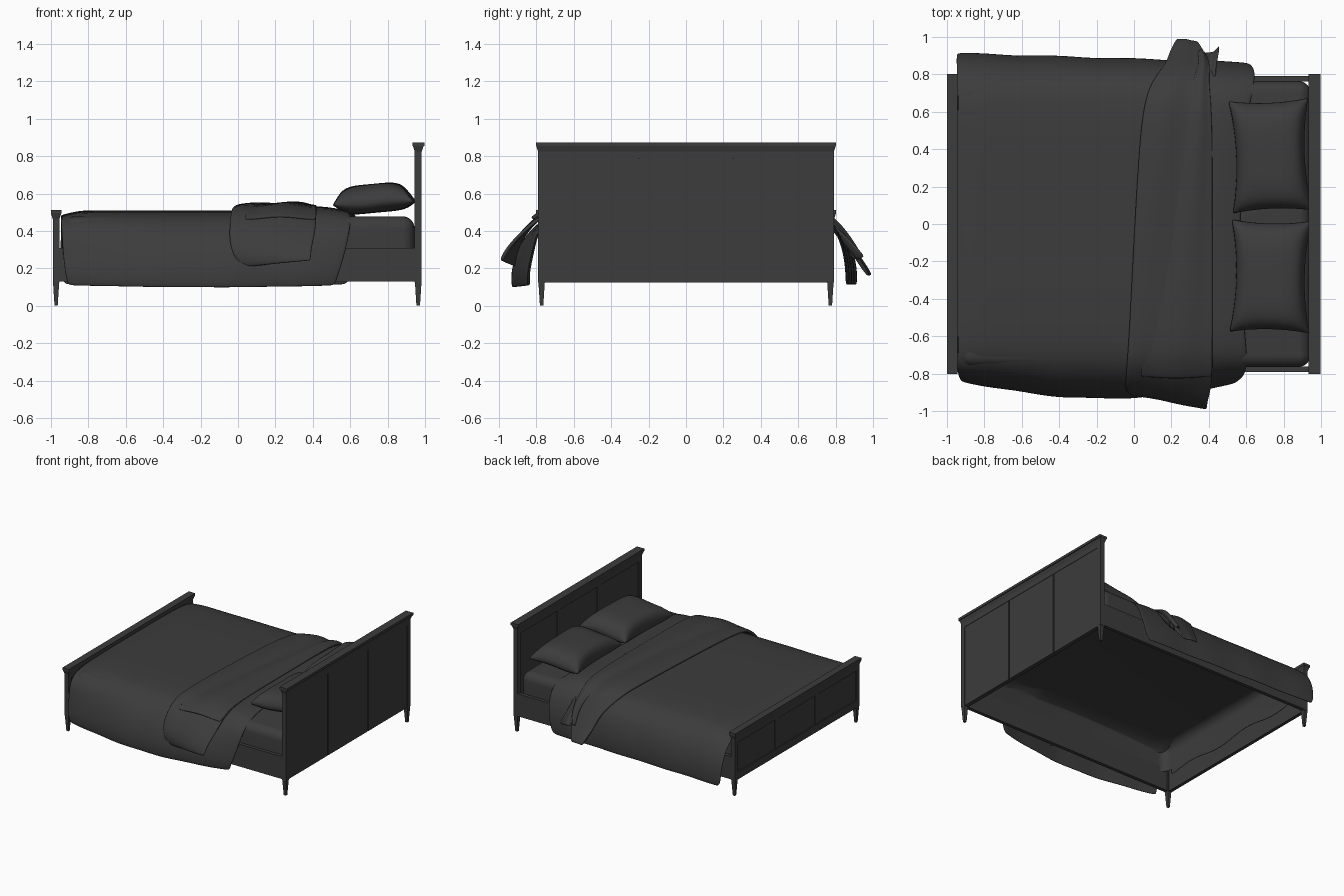
import bpy, bmesh, math
from mathutils import Vector

if "Cube" in bpy.data.objects:
    bpy.data.objects.remove(bpy.data.objects["Cube"])

charcoal = bpy.data.materials.new("charcoal")
charcoal.use_nodes = True
shade = (0.045, 0.045, 0.045, 1)
charcoal.diffuse_color = shade
charcoal.node_tree.nodes["Principled BSDF"].inputs["Base Color"].default_value = shade


def finish(name, bm, smooth=False):
    mesh = bpy.data.meshes.new(name)
    bmesh.ops.recalc_face_normals(bm, faces=bm.faces)
    bm.to_mesh(mesh)
    bm.free()
    mesh.materials.append(charcoal)
    ob = bpy.data.objects.new(name, mesh)
    bpy.context.collection.objects.link(ob)
    if smooth:
        mesh.polygons.foreach_set("use_smooth", [True] * len(mesh.polygons))
    return ob


def block(name, x, y, z, grow=0.0, shrink=0.0, hollow=False):
    """Box from ranges; grow widens the top, shrink narrows the bottom, hollow opens it."""
    bm = bmesh.new()
    bmesh.ops.create_cube(bm, size=1)
    if hollow:
        under = [f for f in bm.faces if f.calc_center_median().z < -0.4]
        bmesh.ops.delete(bm, geom=under, context="FACES_ONLY")
    for v in bm.verts:
        extra = grow if v.co.z > 0 else -shrink
        for i, (a, b) in enumerate((x, y, z)):
            v.co[i] = (a + b) / 2 + v.co[i] * (b - a + (2 * extra if i < 2 else 0))
    return finish(name, bm, hollow)


def modifier(ob, kind, **settings):
    m = ob.modifiers.new(kind.title(), kind)
    for key, value in settings.items():
        setattr(m, key, value)


def board(name, x, top, bottom_rail, outer):
    """Panelled end board on two tapered legs, with a flared cap."""
    x0, x1 = x
    mid = (x0 + x1) / 2
    low, high = 0.125, top - 0.05
    block(name + "_core", (mid - 0.009, mid + 0.009), (-0.77, 0.77), (low, high))
    for side, label in ((-1, "right"), (1, "left")):
        y = side * 0.772
        block(f"{name}_post_{label}", x, (y - 0.019, y + 0.019), (low, high))
        block(f"{name}_leg_{label}", (x0 + 0.001, x1 - 0.001), (y - 0.017, y + 0.017),
              (0, low), shrink=0.008)
    block(name + "_bottom_rail", (x0, mid), (-0.76, 0.76), (low, low + bottom_rail))
    block(name + "_top_rail", x, (-0.76, 0.76), (high - 0.04, high))
    for i in (-1, 1):
        block(f"{name}_stile_{i + 2}", (x0 + 0.004, mid),
              (i * 0.255 - 0.022, i * 0.255 + 0.022), (low, high))
    block(name + "_flare", x, (-0.791, 0.791), (high, top - 0.02), grow=0.01)
    block(name + "_cap", outer, (-0.803, 0.803), (top - 0.02, top))


board("headboard", (0.945, 0.982), 0.874, 0.1, (0.933, 0.998))
board("footboard", (-0.99, -0.955), 0.512, 0.06, (-1.0, -0.943))

# Back panels of the headboard, split by narrow grooves
for i in (-1, 0, 1):
    block(f"headboard_back_panel_{i + 2}", (0.965, 0.979),
          (i * 0.506 - 0.248, i * 0.506 + 0.248), (0.125, 0.8))

for side, label in ((-1, "right"), (1, "left")):
    y = side * 0.776
    block("side_rail_" + label, (-0.96, 0.95), (y - 0.014, y + 0.014), (0.13, 0.31))

# Mattress: rounded shell, open underneath
mattress = block("mattress", (-0.935, 0.944), (-0.764, 0.764), (0.27, 0.478), hollow=True)
modifier(mattress, "BEVEL", width=0.065, segments=6)


def sheet(name, rows, puff, thickness, steps=16):
    """Cloth swept over rows of (start, end) points, pushed outward by puff(u, y)."""
    bm = bmesh.new()
    rows = [(Vector(a), Vector(b)) for a, b in rows]
    mids = [(a + b) / 2 for a, b in rows]
    grid = []
    for i, (a, b) in enumerate(rows):
        t = mids[min(i + 1, len(rows) - 1)] - mids[max(i - 1, 0)]
        out = Vector((0, -t.z, t.y)).normalized()
        line = []
        for k in range(steps + 1):
            u = k / steps
            line.append(bm.verts.new(a.lerp(b, u) + out * puff(u, mids[i].y)))
        grid.append(line)
    for r, s in zip(grid, grid[1:]):
        for k in range(steps):
            bm.faces.new((r[k], r[k + 1], s[k + 1], s[k]))
    ob = finish(name, bm, True)
    modifier(ob, "SOLIDIFY", thickness=thickness, offset=-1)
    modifier(ob, "SUBSURF", levels=2, render_levels=2)


# Duvet: (y, z, foot end, head end) from the right hem to the left hem
duvet_rows = [
    (-0.9, 0.1, -0.91, 0.52), (-0.905, 0.14, -0.92, 0.53), (-0.9, 0.21, -0.93, 0.55),
    (-0.865, 0.32, -0.94, 0.58), (-0.81, 0.42, -0.945, 0.60), (-0.72, 0.487, -0.95, 0.61),
    (-0.55, 0.508, -0.95, 0.59), (0, 0.51, -0.95, 0.56), (0.55, 0.508, -0.95, 0.6),
    (0.72, 0.487, -0.95, 0.64), (0.81, 0.42, -0.95, 0.65), (0.86, 0.32, -0.95, 0.64),
    (0.885, 0.21, -0.95, 0.62), (0.885, 0.11, -0.94, 0.59)]


def duvet_puff(u, y):
    hang = min(1, max(0, abs(y) - 0.78) / 0.1)
    flat = 1 - min(1, max(0, abs(y) - 0.7) / 0.1)
    if y < 0:
        bulge = 0.1 * math.sin(math.pi * min(1, u * 0.9 + 0.03)) - 0.07
    else:
        bulge = 0.05 * (1 - u) - 0.02
    roll = 0.022 * math.sin(math.pi * max(0, u - 0.8) / 0.2) * flat
    tuck = -0.025 * max(0, 1 - u * 14) * flat
    return hang * (bulge + 0.003 * math.sin(u * 23)) + roll + tuck


sheet("duvet", [((a, y, z), (b, y, z)) for y, z, a, b in duvet_rows], duvet_puff, 0.012, 30)

# End of the duvet tucked down inside the footboard
sheet("duvet_foot_drop",
      [((-0.943, y / 10, 0.478), (-0.941, y / 10, 0.23 + 0.02 * math.sin(y))) for y in range(-7, 8)],
      lambda u, y: 0, 0.006, 6)

# Broad turned-back layer that hangs over both sides
fold_rows = [
    ((0.02, -0.91, 0.2), (0.39, -1.0, 0.245)), ((-0.03, -0.92, 0.27), (0.39, -0.965, 0.31)),
    ((-0.05, -0.89, 0.36), (0.41, -0.9, 0.38)), ((-0.045, -0.82, 0.455), (0.42, -0.82, 0.455)),
    ((-0.04, -0.73, 0.51), (0.42, -0.73, 0.505)),
    ((-0.03, -0.6, 0.533), (0.42, -0.6, 0.53)), ((0, 0, 0.54), (0.42, 0, 0.53)),
    ((0.03, 0.5, 0.535), (0.42, 0.5, 0.53)), ((0.06, 0.68, 0.515), (0.41, 0.68, 0.51)),
    ((0.1, 0.78, 0.46), (0.4, 0.78, 0.455)), ((0.17, 0.86, 0.37), (0.41, 0.85, 0.37)),
    ((0.19, 0.93, 0.26), (0.38, 0.92, 0.26)), ((0.23, 1.0, 0.165), (0.34, 0.985, 0.16))]


def fold_puff(u, y):
    edge = math.sin(math.pi * u) ** 0.5 if 0 < u < 1 else 0
    crease = 0.006 * math.sin(9 * u - 2.2 * y) * edge
    return (0.016 * edge + crease) * (1 if abs(y) < 0.8 else 0.3)


sheet("turned_back_fold", fold_rows, fold_puff, 0.02, 20)

# Diagonal layer that narrows across the bed, following the broad fold
diagonal_rows = []
for a, b in fold_rows[3:-1]:
    a, b = Vector(a), Vector(b)
    diagonal_rows.append((a.lerp(b, 0.45 + 0.35 * a.y), b))
sheet("diagonal_fold", diagonal_rows,
      lambda u, y: 0.009 + 0.016 * math.sin(math.pi * u) ** 2, 0.012)

# Loose corner beside the hanging end on the left
sheet("loose_corner", [((0.35, 0.78, 0.43), (0.43, 0.78, 0.44)),
                       ((0.36, 0.85, 0.35), (0.43, 0.85, 0.37)),
                       ((0.36, 0.9, 0.24), (0.455, 0.96, 0.26))],
      lambda u, y: 0.012 * math.sin(7 * u), 0.015, 8)


def pillow(name, centre, turn):
    """Soft cushion, flatter underneath, with pinched corners."""
    bm = bmesh.new()
    for height in (-0.05, 0.105):
        grid = bmesh.ops.create_grid(bm, x_segments=16, y_segments=16, size=1)
        for v in grid["verts"]:
            a, b = v.co.x, v.co.y
            dome = max(0, (1 - a ** 4) * (1 - b ** 4)) ** 0.6
            v.co = (a * 0.225 * (1 - 0.16 * (1 - b * b) * a * a),
                    b * 0.315 * (1 - 0.07 * (1 - a * a) * b * b),
                    height * dome + 0.012 * a * b * math.sin(3 * a + 2 * b))
    bmesh.ops.remove_doubles(bm, verts=bm.verts, dist=0.0005)
    ob = finish(name, bm, True)
    ob.location = centre
    ob.rotation_euler = (0, -0.09, turn)
    modifier(ob, "SUBSURF", levels=1, render_levels=1)


pillow("pillow_left", (0.73, 0.365, 0.547), 0.04)
pillow("pillow_right", (0.73, -0.28, 0.547), -0.02)
